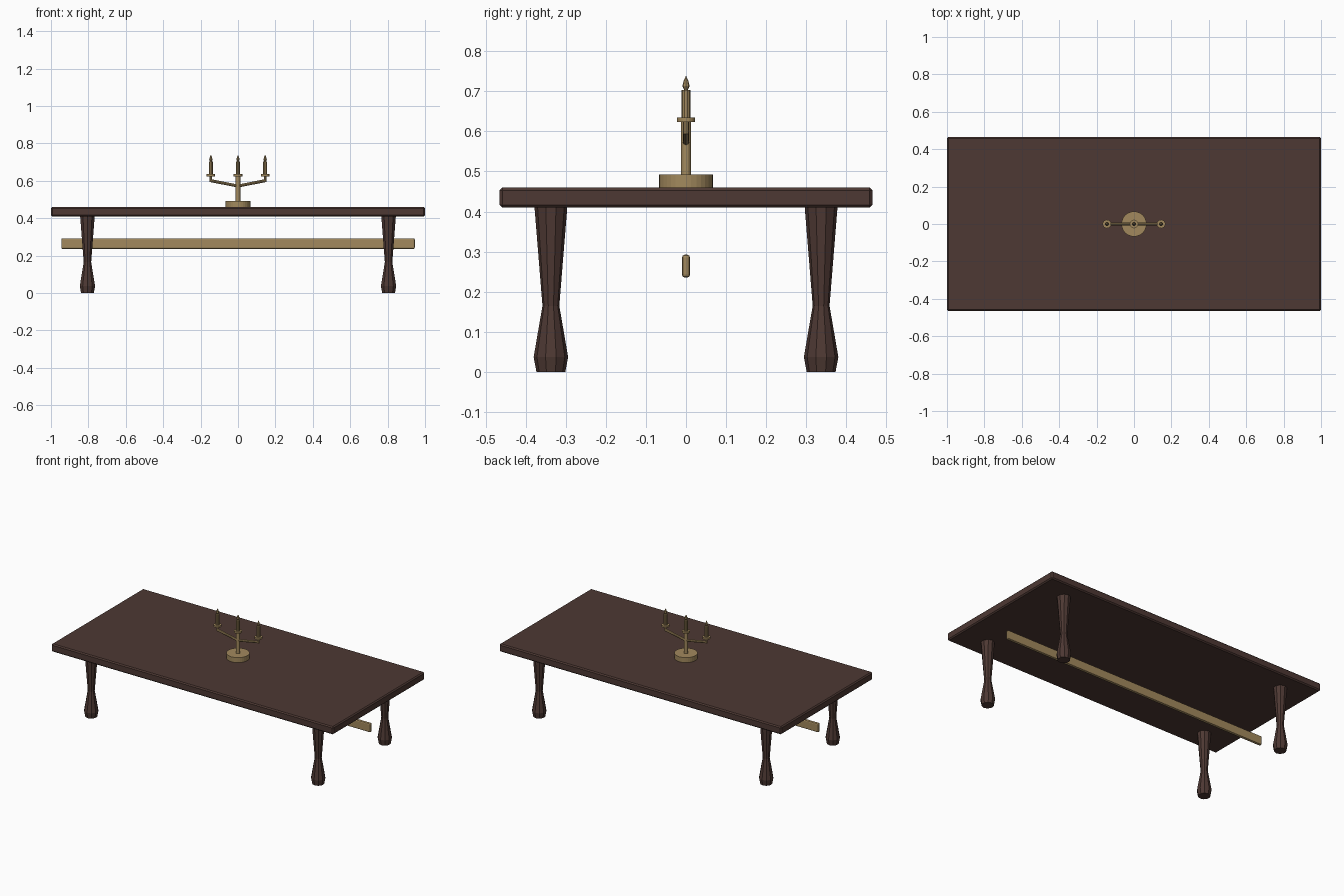
import bpy, bmesh, math
from mathutils import Vector

cube = bpy.data.objects.get("Cube")
if cube:
    bpy.data.objects.remove(cube, do_unlink=True)


def material(name, rgb):
    m = bpy.data.materials.new(name)
    m.use_nodes = True
    m.diffuse_color = (*rgb, 1)
    m.node_tree.nodes["Principled BSDF"].inputs["Base Color"].default_value = (*rgb, 1)
    return m


wood = material("dark_wood", (0.075, 0.040, 0.033))
brass = material("aged_brass", (0.36, 0.25, 0.11))


def finish(name, bm, mat):
    bmesh.ops.recalc_face_normals(bm, faces=bm.faces)
    mesh = bpy.data.meshes.new(name)
    bm.to_mesh(mesh)
    bm.free()
    mesh.materials.append(mat)
    obj = bpy.data.objects.new(name, mesh)
    bpy.context.collection.objects.link(obj)
    return obj


def box(name, size, centre, bevel, mat, segments=1):
    bm = bmesh.new()
    bmesh.ops.create_cube(bm, size=1)
    for v in bm.verts:
        v.co = Vector(a * b for a, b in zip(v.co, size))
    bmesh.ops.bevel(bm, geom=bm.edges[:], offset=bevel, segments=segments,
                    profile=0.5, affect='EDGES')
    obj = finish(name, bm, mat)
    obj.location = centre
    return obj


def lathe(name, profile, sides, centre, mat):
    """Faceted solid turned around z from (radius, height) pairs."""
    bm = bmesh.new()
    rings = []
    for r, z in profile:
        rings.append([bm.verts.new((r * math.sin(math.tau * i / sides),
                                    r * math.cos(math.tau * i / sides), z))
                      for i in range(sides)])
    for low, high in zip(rings, rings[1:]):
        for i in range(sides):
            j = (i + 1) % sides
            bm.faces.new((low[i], low[j], high[j], high[i]))
    bm.faces.new(rings[0])
    bm.faces.new(rings[-1])
    obj = finish(name, bm, mat)
    obj.location = centre
    return obj


def rod(name, start, end, radius, sides, mat):
    start, end = Vector(start), Vector(end)
    axis = end - start
    obj = lathe(name, [(radius, 0), (radius, axis.length)], sides, start, mat)
    obj.rotation_euler = axis.to_track_quat('Z', 'Y').to_euler()
    return obj


# Table top and the long rail beneath it
box("table_top", (2, 0.93, 0.05), (0, 0, 0.435), 0.007, wood)
box("rail", (1.89, 0.02, 0.057), (0, 0, 0.264), 0.007, brass, 2)

# Four turned legs
leg_profile = [(0.036, 0), (0.043, 0.037), (0.021, 0.165), (0.041, 0.412)]
for x, side in ((-0.805, "right"), (0.805, "left")):
    for y, end in ((-0.337, "front"), (0.337, "back")):
        lathe(f"{end}_{side}_leg", leg_profile, 10, (x, y, 0), wood)

# Candle holder base and stem
lathe("holder_base", [(0.067, 0.459), (0.067, 0.492)], 32, (0, 0, 0), brass)
lathe("holder_stem", [(0.013, 0.49), (0.013, 0.625)], 16, (0, 0, 0), brass)

# Slanted arms with upright ends
for s, side in ((-1, "right"), (1, "left")):
    rod(f"{side}_arm", (0, 0, 0.572), (s * 0.147, 0, 0.601), 0.008, 8, brass)
    rod(f"{side}_arm_end", (s * 0.145, 0, 0.594), (s * 0.145, 0, 0.625), 0.007, 8, brass)

# Drip dishes, candles and flames
for x, side in ((-0.145, "right"), (0, "middle"), (0.145, "left")):
    lathe(f"{side}_dish", [(0.023, 0.624), (0.023, 0.635)], 16, (x, 0, 0), brass)
    lathe(f"{side}_candle", [(0.011, 0.634), (0.011, 0.703)], 10, (x, 0, 0), brass)
    lathe(f"{side}_flame", [(0.004, 0.702), (0.009, 0.713), (0.006, 0.726), (0.0005, 0.738)],
          8, (x, 0, 0), brass)
